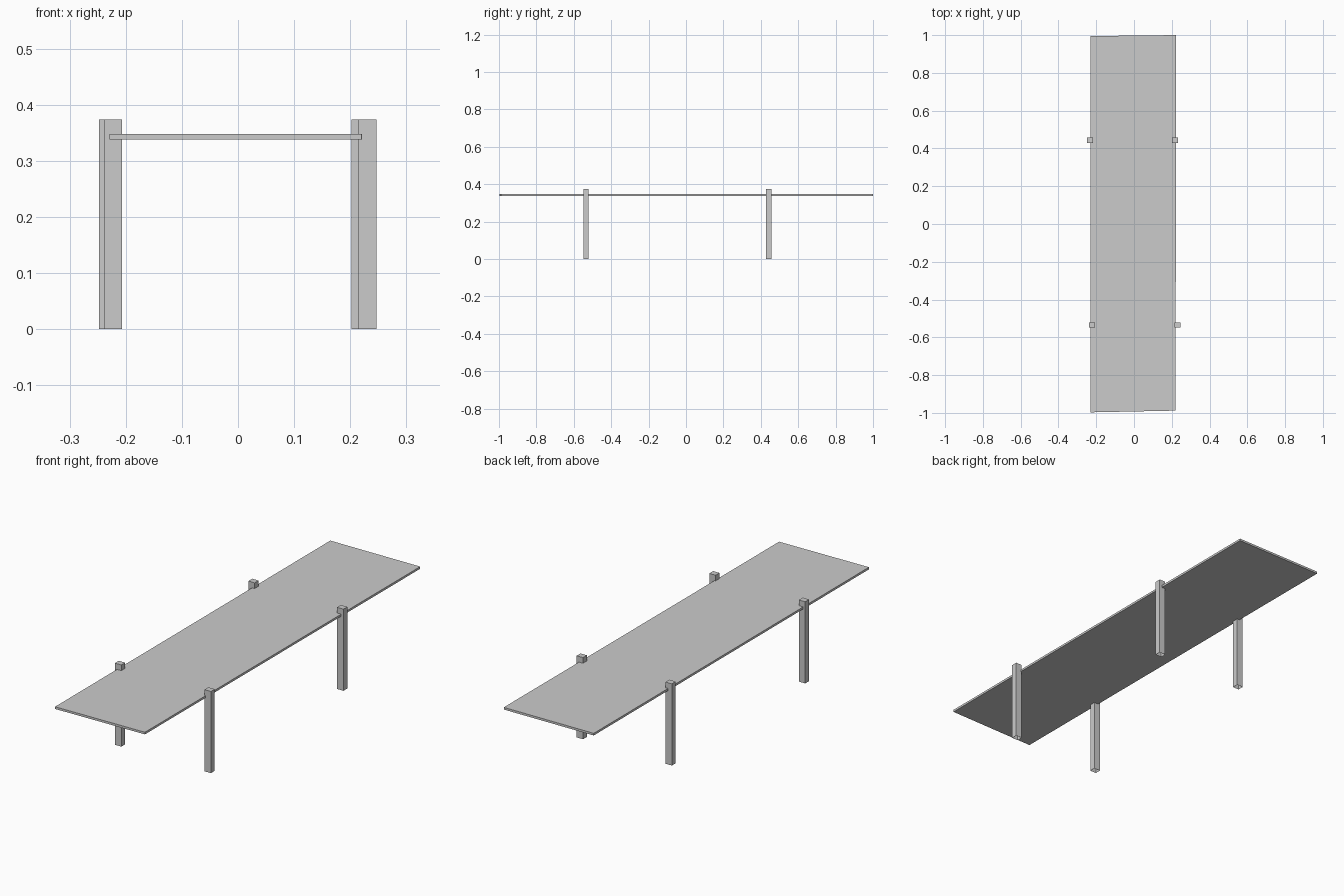
import bpy
import bmesh

cube = bpy.data.objects.get("Cube")
if cube:
    bpy.data.objects.remove(cube, do_unlink=True)

grey = bpy.data.materials.new("plain_grey")
grey.use_nodes = True
colour = (0.6, 0.6, 0.6, 1)
grey.diffuse_color = colour
grey.node_tree.nodes["Principled BSDF"].inputs["Base Color"].default_value = colour


def prism(name, outline, bottom, top, open_bottom=False):
    """Extrude a flat outline upwards, optionally leaving the underside open."""
    bm = bmesh.new()
    base = bm.faces.new([bm.verts.new((x, y, bottom)) for x, y in outline])
    raised = bmesh.ops.extrude_face_region(bm, geom=[base], use_keep_orig=True)
    for item in raised["geom"]:
        if isinstance(item, bmesh.types.BMVert):
            item.co.z = top
    bmesh.ops.recalc_face_normals(bm, faces=bm.faces)
    if open_bottom:
        under = [f for f in bm.faces if all(v.co.z == bottom for v in f.verts)]
        bmesh.ops.delete(bm, geom=under, context="FACES_ONLY")
    mesh = bpy.data.meshes.new(name)
    bm.to_mesh(mesh)
    bm.free()
    mesh.materials.append(grey)
    obj = bpy.data.objects.new(name, mesh)
    bpy.context.collection.objects.link(obj)
    return obj


# Thin top board, slightly out of square at its ends
prism("table_top",
      [(-0.229, -0.997), (0.22, -0.988), (0.223, 1.0), (-0.229, 0.995)],
      0.338, 0.348)

# Square hollow-footed posts that rise just above the board
legs = {
    "front_right_leg": (-0.223, -0.535),
    "front_left_leg": (0.231, -0.535),
    "back_right_leg": (-0.232, 0.443),
    "back_left_leg": (0.218, 0.443),
}
half_x, half_y = 0.016, 0.014
for name, (x, y) in legs.items():
    prism(name,
          [(x - half_x, y - half_y), (x + half_x, y - half_y),
           (x + half_x, y + half_y), (x - half_x, y + half_y)],
          0, 0.374, open_bottom=True)
